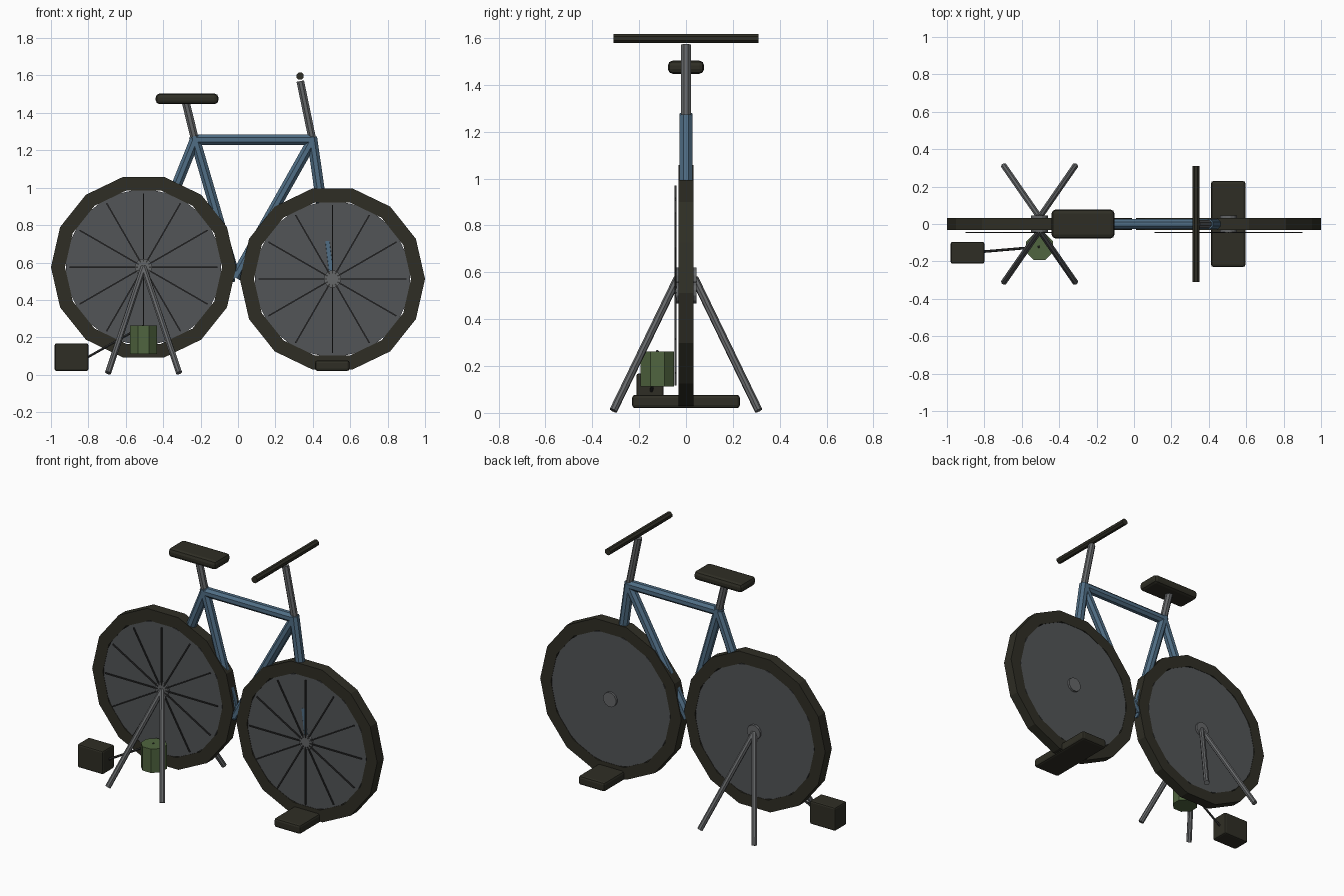
import bpy, bmesh, math
from mathutils import Vector, Matrix

if "Cube" in bpy.data.objects:
    bpy.data.objects.remove(bpy.data.objects["Cube"])


def mat(name, rgb):
    m = bpy.data.materials.new(name)
    m.diffuse_color = (*rgb, 1)
    m.use_nodes = True
    m.node_tree.nodes["Principled BSDF"].inputs["Base Color"].default_value = m.diffuse_color
    return m


BLACK = mat("black rubber", (0.028, 0.027, 0.018))
BLUE = mat("blue paint", (0.08, 0.155, 0.235))
METAL = mat("grey metal", (0.13, 0.135, 0.14))
DISC = mat("wheel grey", (0.085, 0.09, 0.095))
DARK = mat("dark wire", (0.035, 0.036, 0.036))
GREEN = mat("green casing", (0.08, 0.13, 0.05))


def finish(name, bm, material):
    bmesh.ops.recalc_face_normals(bm, faces=bm.faces[:])
    me = bpy.data.meshes.new(name)
    bm.to_mesh(me)
    bm.free()
    me.materials.append(material)
    ob = bpy.data.objects.new(name, me)
    bpy.context.collection.objects.link(ob)
    return ob


def tube(name, a, b, r, material, sides=8, turn=None):
    """Flat-sided rod between two points."""
    a, b = Vector(a), Vector(b)
    bm = bmesh.new()
    q = (b - a).to_track_quat('Z', 'Y').to_matrix().to_4x4()
    turn = math.pi / sides if turn is None else turn
    m = Matrix.Translation((a + b) / 2) @ q @ Matrix.Rotation(turn, 4, 'Z')
    bmesh.ops.create_cone(bm, cap_ends=True, segments=sides, radius1=r, radius2=r,
                          depth=(b - a).length, matrix=m)
    return finish(name, bm, material)


def block(name, lo, hi, bevel, material, segments=2):
    """Box from corner to corner with rounded edges."""
    lo, hi = Vector(lo), Vector(hi)
    bm = bmesh.new()
    m = Matrix.Translation((lo + hi) / 2) @ Matrix.Diagonal((*(hi - lo), 1))
    bmesh.ops.create_cube(bm, size=1, matrix=m)
    bmesh.ops.bevel(bm, geom=bm.edges[:], offset=bevel, segments=segments,
                    profile=0.5, affect='EDGES')
    return finish(name, bm, material)


def tyre(name, cx, cz, r_out, r_in, half, sides=14):
    """Square-section ring around the y axis."""
    bm = bmesh.new()
    profile = [(r_out, -half), (r_out, half), (r_in, half), (r_in, -half)]
    rings = []
    for i in range(sides):
        a = 2 * math.pi * i / sides
        rings.append([bm.verts.new((cx + r * math.cos(a), y, cz + r * math.sin(a)))
                      for r, y in profile])
    for i in range(sides):
        p, q = rings[i], rings[(i + 1) % sides]
        for k in range(4):
            n = (k + 1) % 4
            bm.faces.new((p[k], p[n], q[n], q[k]))
    return finish(name, bm, BLACK)


# Wheels: tyre, filled disc, hub and spokes on the front side only
REAR = (-0.505, 0.575)
FRONT = (0.505, 0.512)
for side, (cx, cz) in (("rear", REAR), ("front", FRONT)):
    tyre(side + "_tyre", cx, cz, 0.495, 0.42, 0.033)
    bm = bmesh.new()
    bmesh.ops.create_cone(bm, cap_ends=True, segments=14, radius1=0.424, radius2=0.424,
                          depth=0.062, matrix=Matrix.Translation((cx, 0, cz))
                          @ Matrix.Rotation(math.pi / 2, 4, 'X')
                          @ Matrix.Rotation(0, 4, 'Z'))
    finish(side + "_wheel_disc", bm, DISC)
    tube(side + "_hub", (cx, -0.045, cz), (cx, 0.045, cz), 0.046, METAL, 12)
    for i in range(12):
        a = math.pi * i / 6
        c, s = math.cos(a), math.sin(a)
        tube(f"{side}_spoke_{i + 1}", (cx + 0.03 * c, -0.045, cz + 0.03 * s),
             (cx + 0.395 * c, -0.045, cz + 0.395 * s), 0.005, DARK, 4)

# Frame tubes
SEAT = (-0.23, 0, 1.256)
HEAD = (0.40, 0, 1.256)
CRANK = (-0.015, 0, 0.52)
R = 0.03
tube("top_tube", SEAT, HEAD, R, BLUE)
tube("seat_tube", (-0.235, 0, 1.275), CRANK, R, BLUE)
tube("down_tube", HEAD, CRANK, R, BLUE)
tube("seat_stay", SEAT, (REAR[0], 0, REAR[1]), R, BLUE)
tube("chain_stay", CRANK, (REAR[0], 0, REAR[1]), 0.026, BLUE)
tube("fork", (0.395, 0, 1.27), (FRONT[0], 0, FRONT[1]), R, BLUE)
# Lower end of the fork just breaks through the front of the disc
tube("fork_tip", (0.478, -0.006, 0.715), (0.498, -0.006, 0.55), 0.028, BLUE)

# Saddle, post, stem and handlebar
tube("seat_post", SEAT, (-0.28, 0, 1.46), 0.023, METAL)
block("seat", (-0.44, -0.077, 1.447), (-0.105, 0.077, 1.503), 0.02, BLACK)
tube("stem", (0.398, 0, 1.256), (0.333, 0, 1.57), 0.022, METAL)
tube("handlebar", (0.332, -0.31, 1.597), (0.332, 0.31, 1.597), 0.021, BLACK)

# Rear stand, four splayed legs
for sx in (-1, 1):
    for sy in (-1, 1):
        tube(f"stand_leg_{'left' if sx < 0 else 'right'}_{'front' if sy < 0 else 'back'}",
             (REAR[0], sy * 0.036, 0.575), (REAR[0] + sx * 0.19, sy * 0.31, 0.01),
             0.017, METAL)

# Front wheel support, generator, cable and battery box
block("front_wheel_block", (0.412, -0.23, 0.02), (0.596, 0.23, 0.077), 0.013, BLACK)
tube("generator", (-0.505, -0.122, 0.112), (-0.505, -0.122, 0.263), 0.077, GREEN)
tube("cable", (-0.89, -0.155, 0.045), (-0.505, -0.122, 0.262), 0.007, DARK, 6)
block("battery_box", (-0.98, -0.212, 0.02), (-0.80, -0.095, 0.168), 0.01, BLACK)
